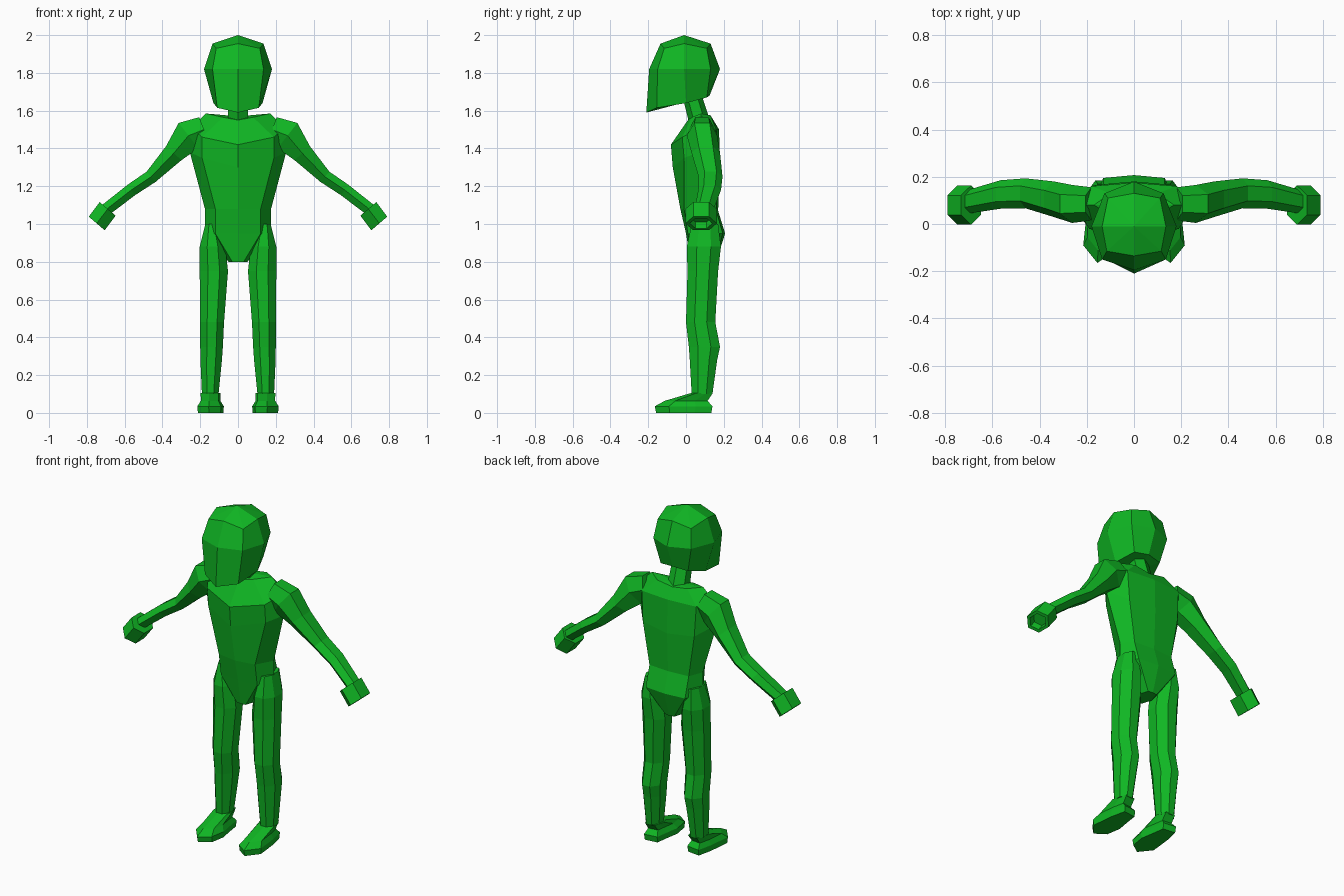
import bpy, bmesh, math
from mathutils import Vector

if "Cube" in bpy.data.objects:
    bpy.data.objects.remove(bpy.data.objects["Cube"])

green = bpy.data.materials.new("green")
green.diffuse_color = (0.005, 0.47, 0.017, 1)
green.use_nodes = True
green.node_tree.nodes["Principled BSDF"].inputs["Base Color"].default_value = green.diffuse_color


def loft(name, rings, side=1):
    """Skin a list of equal-length rings and cap both ends with fans."""
    bm = bmesh.new()
    vs = [[bm.verts.new((p[0] * side, p[1], p[2])) for p in r] for r in rings]
    n = len(vs[0])
    for a, b in zip(vs, vs[1:]):
        for i in range(n):
            bm.faces.new((a[i], a[(i + 1) % n], b[(i + 1) % n], b[i]))
    for r in (vs[0], vs[-1]):
        c = bm.verts.new(sum((v.co for v in r), Vector()) / n)
        for i in range(n):
            bm.faces.new((r[i], r[(i + 1) % n], c))
    bmesh.ops.recalc_face_normals(bm, faces=bm.faces)
    me = bpy.data.meshes.new(name)
    bm.to_mesh(me)
    bm.free()
    me.materials.append(green)
    ob = bpy.data.objects.new(name, me)
    bpy.context.collection.objects.link(ob)
    return ob


def mirrored(half):
    """Close a half ring (front centre to back centre) across x = 0."""
    return half + [(-x, y, z) for x, y, z in half[-2:0:-1]]


def oval(c, u, v, n=8):
    """Flat-sided ring around c with half axes u and v."""
    k = 1 / math.cos(math.pi / n)
    out = []
    for i in range(n):
        a = 2 * math.pi * (i + 0.5) / n
        out.append(Vector(c) + Vector(u) * math.cos(a) * k + Vector(v) * math.sin(a) * k)
    return out


# Head: rounded helmet shape with a long chin
head = loft("head", [mirrored(r) for r in (
    [(0, -.21, 1.59), (.11, -.155, 1.615), (.13, 0, 1.64), (.09, .11, 1.67), (0, .125, 1.68)],
    [(0, -.195, 1.82), (.135, -.15, 1.82), (.18, -.01, 1.82), (.125, .13, 1.82), (0, .18, 1.82)],
    [(0, -.135, 1.955), (.115, -.115, 1.93), (.135, -.01, 1.955), (.11, .11, 1.93), (0, .13, 1.955)],
)])
top = max(head.data.vertices, key=lambda v: v.co.z if abs(v.co.x) < .01 and abs(v.co.y) < .05 else 0)
top.co = (0, -.01, 2.0)

# Neck leaning forward into the head
loft("neck", [oval((0, .075, 1.53), (.055, 0, 0), (0, .05, 0), 6),
              oval((0, .035, 1.67), (.05, 0, 0), (0, .045, 0), 6)])

# Torso: narrow crotch, waist, chest ridge, shoulders
loft("torso", [mirrored(r) for r in (
    [(0, .025, .80), (.03, .03, .80), (.05, .09, .80), (.03, .155, .80), (0, .16, .80)],
    [(0, 0, .95), (.12, .01, .95), (.175, .09, .95), (.13, .195, .95), (0, .207, .95)],
    [(0, -.03, 1.08), (.12, -.01, 1.08), (.175, .09, 1.08), (.13, .16, 1.07), (0, .17, 1.07)],
    [(0, -.07, 1.30), (.19, -.01, 1.35), (.255, .07, 1.38), (.17, .165, 1.32), (0, .18, 1.30)],
    [(0, -.08, 1.42), (.19, -.02, 1.46), (.25, .08, 1.51), (.18, .16, 1.50), (0, .175, 1.50)],
    [(0, .01, 1.55), (.08, .03, 1.565), (.17, .08, 1.585), (.1, .13, 1.575), (0, .13, 1.56)],
)])

# Arm sections: x, y, z, half thickness, half depth
ARM = [(.18, .085, 1.50, .07, .07), (.262, .085, 1.468, .085, .08), (.34, .105, 1.375, .055, .075),
       (.46, .13, 1.25, .036, .063), (.565, .125, 1.18, .034, .06), (.70, .095, 1.075, .032, .05)]
# Leg sections: z, x centre, half width, y front, y back
LEG = [(.10, .147, .044, .03, .14), (.28, .142, .057, .02, .165), (.35, .14, .06, .015, .18),
       (.48, .137, .063, 0, .155), (.75, .128, .075, .008, .17), (.88, .135, .068, .004, .185),
       (1.0, .14, .033, .03, .17)]
SOLE = [(.1, .13), (.18, .14), (.2, .05), (.215, -.09), (.155, -.165), (.09, -.12), (.075, -.03), (.09, .06)]

for side, tag in ((1, "left"), (-1, "right")):
    # Arm bending along its path
    rings = []
    for i, (x, y, z, t, d) in enumerate(ARM):
        a, b = ARM[max(i - 1, 0)], ARM[min(i + 1, len(ARM) - 1)]
        dirn = Vector((b[0] - a[0], 0, b[2] - a[2])).normalized()
        across = Vector((-dirn.z, 0, dirn.x)) * t
        rings.append(oval((x, y, z), across, (0, d * .87, 0), 6))
    loft(tag + "_arm", rings, side)

    # Cuff-like hand with a recessed end
    def hand_ring(x, z, s):
        return oval((x, .08, z), Vector((.042, 0, .036)) * s, (0, .072 * s, 0), 6)
    loft(tag + "_hand", [hand_ring(.69, 1.08, 1), hand_ring(.748, 1.003, 1),
                         hand_ring(.748, 1.003, .72), hand_ring(.725, 1.034, .68)], side)

    # Leg with knee and calf
    loft(tag + "_leg", [oval((x, (f + b) / 2, z), (w, 0, 0), (0, (b - f) / 2, 0))
                        for z, x, w, f, b in LEG], side)

    # Foot: sole, rim, sloped instep, ankle
    foot = [[(.145 + (x - .145) * s, c + (y - c) * s, z) for x, y in SOLE]
            for z, s, c in ((0, .96, 0), (.035, 1, 0), (.064, .74, .04))]
    foot.append([(.145 + (x - .145) * .75, .085 + (y + .01) * .38, .105) for x, y in SOLE])
    loft(tag + "_foot", foot, side)
